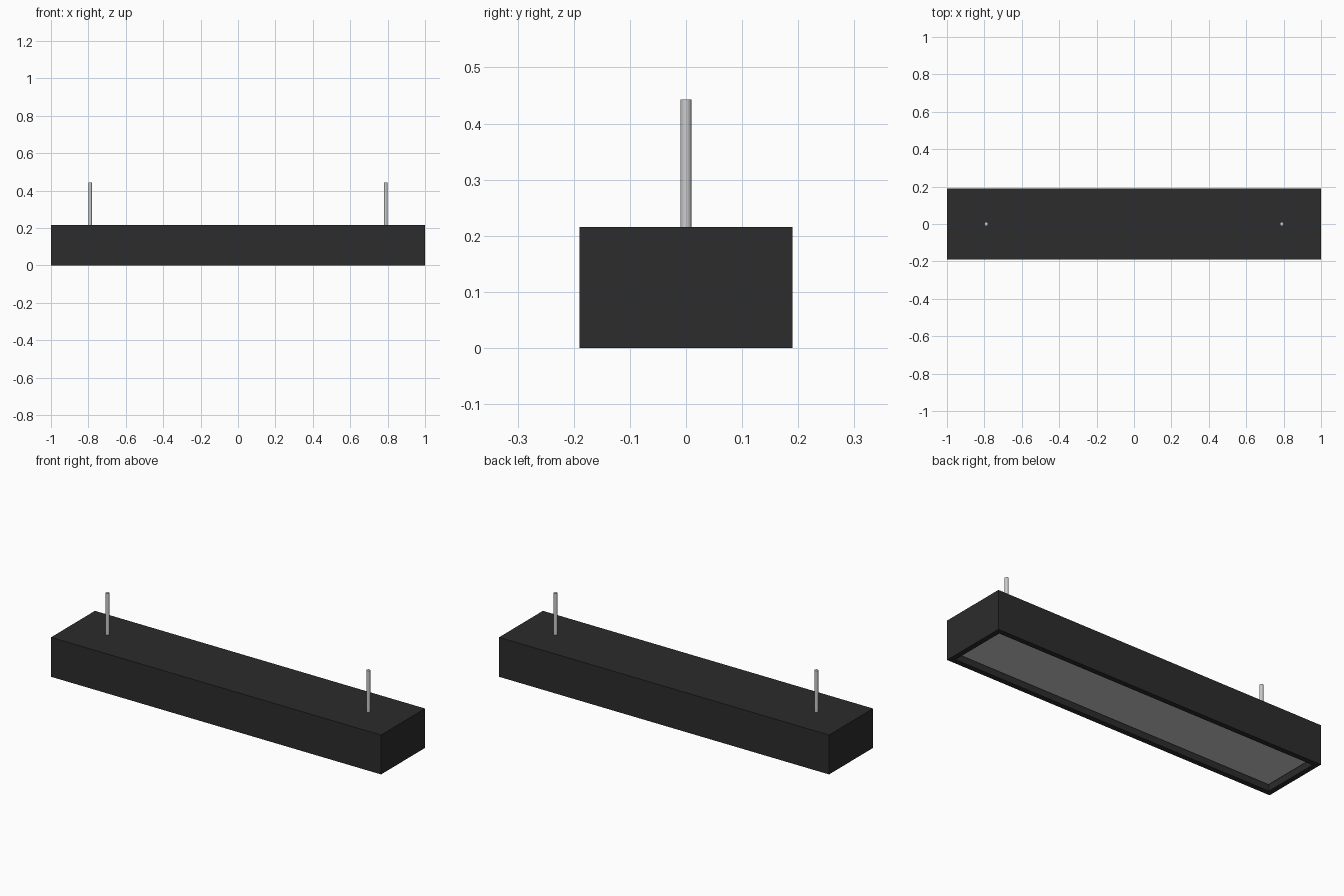
import bpy, bmesh
from mathutils import Matrix

if "Cube" in bpy.data.objects:
    bpy.data.objects.remove(bpy.data.objects["Cube"])

L, W, H = 2.0, 0.38, 0.216      # housing size
RIM, RECESS = 0.04, 0.026       # bottom border and recess depth
ROD_X, ROD_R, ROD_TOP = 0.79, 0.01, 0.443


def material(name, rgb):
    m = bpy.data.materials.new(name)
    m.diffuse_color = (*rgb, 1)
    m.use_nodes = True
    m.node_tree.nodes["Principled BSDF"].inputs["Base Color"].default_value = m.diffuse_color
    return m


def add_object(name, bm, mat=None):
    mesh = bpy.data.meshes.new(name)
    bm.to_mesh(mesh)
    bm.free()
    ob = bpy.data.objects.new(name, mesh)
    bpy.context.collection.objects.link(ob)
    if mat:
        mesh.materials.append(mat)
    return ob


def box(sx, sy, z0, z1):
    bm = bmesh.new()
    bmesh.ops.create_cube(bm, size=1, matrix=Matrix.Translation((0, 0, (z0 + z1) / 2))
                          @ Matrix.Diagonal((sx, sy, z1 - z0, 1)))
    return bm


# Housing: long box with a recessed underside
bm = box(L, W, 0, H)
bm.normal_update()
bottom = min(bm.faces, key=lambda f: f.calc_center_median().z)
bmesh.ops.inset_region(bm, faces=[bottom], thickness=RIM)
walls = bmesh.ops.extrude_discrete_faces(bm, faces=[bottom])
bmesh.ops.translate(bm, verts=walls["faces"][0].verts, vec=(0, 0, RECESS + 0.01))
add_object("housing", bm, material("black_metal", (0.025, 0.025, 0.025)))

# Light diffuser panel filling the top of the recess
add_object("diffuser_panel", box(L - 2 * RIM, W - 2 * RIM, RECESS, RECESS + 0.01))

# Suspension rods
for side, x in (("left", -ROD_X), ("right", ROD_X)):
    z0 = H - 0.01
    bm = bmesh.new()
    bmesh.ops.create_cone(bm, cap_ends=True, segments=16, radius1=ROD_R, radius2=ROD_R,
                          depth=ROD_TOP - z0,
                          matrix=Matrix.Translation((x, 0, (ROD_TOP + z0) / 2)))
    rod = add_object(side + "_suspension_rod", bm)
    bpy.ops.object.select_all(action='DESELECT')
    rod.select_set(True)
    bpy.context.view_layer.objects.active = rod
    bpy.ops.object.shade_smooth_by_angle()
